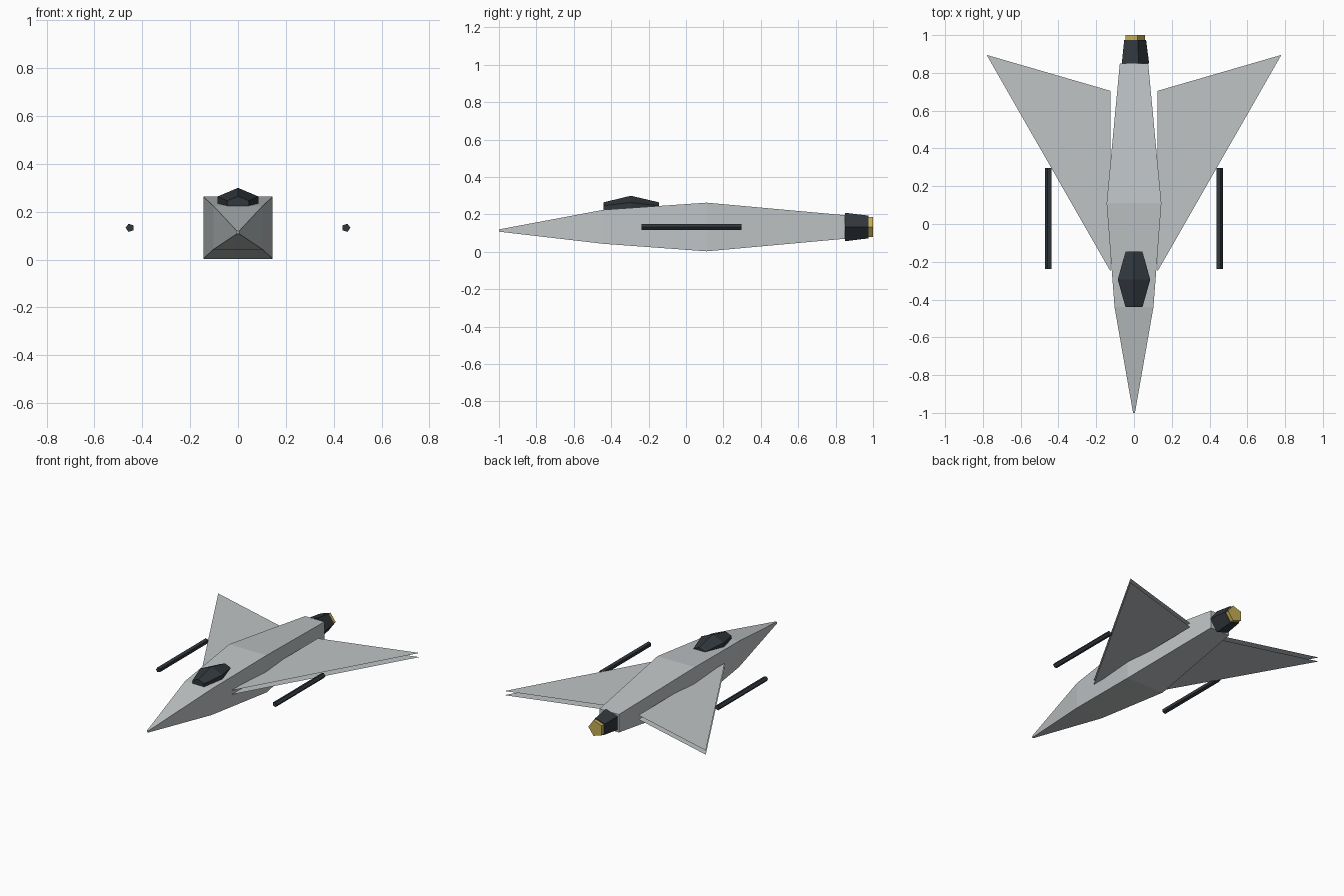
import bpy, bmesh
from math import sin, cos, pi, radians

cube = bpy.data.objects.get("Cube")
if cube:
    bpy.data.objects.remove(cube, do_unlink=True)

AXIS_Z = 0.133


def material(name, r, g, b):
    m = bpy.data.materials.new(name)
    m.use_nodes = True
    m.diffuse_color = (r, g, b, 1)
    m.node_tree.nodes["Principled BSDF"].inputs["Base Color"].default_value = (r, g, b, 1)
    return m


hull_grey = material("hull grey", 0.52, 0.55, 0.56)
dark_slate = material("dark slate", 0.03, 0.038, 0.045)
gold = material("gold", 0.55, 0.42, 0.09)


def finish(name, bm, mat):
    mesh = bpy.data.meshes.new(name)
    bm.to_mesh(mesh)
    bm.free()
    mesh.materials.append(mat)
    obj = bpy.data.objects.new(name, mesh)
    bpy.context.collection.objects.link(obj)
    return obj


def loft(name, rings, mat):
    """Skin a list of point rings and cap both ends."""
    bm = bmesh.new()
    loops = [[bm.verts.new(p) for p in ring] for ring in rings]
    n = len(loops[0])
    for a, b in zip(loops, loops[1:]):
        for i in range(n):
            j = (i + 1) % n
            bm.faces.new((a[i], a[j], b[j], b[i]))
    bm.faces.new(loops[0])
    bm.faces.new(loops[-1])
    bmesh.ops.recalc_face_normals(bm, faces=bm.faces[:])
    return finish(name, bm, mat)


def box_ring(y, half_width, low, high):
    return [(-half_width, y, low), (half_width, y, low),
            (half_width, y, high), (-half_width, y, high)]


def polygon_ring(y, sides, rx, rz, x=0, z=AXIS_Z, start=0):
    angles = [start + 2 * pi * i / sides for i in range(sides)]
    return [(x + rx * cos(a), y, z + rz * sin(a)) for a in angles]


# Four-sided tapering fuselage
loft("fuselage", [box_ring(-1, 0.005, 0.108, 0.12),
                  box_ring(-0.44, 0.103, 0.043, 0.225),
                  box_ring(0.11, 0.145, 0.003, 0.263),
                  box_ring(0.85, 0.075, 0.07, 0.196)], hull_grey)

# Faceted canopy, widest in the middle
loft("canopy", [polygon_ring(y, 6, rx, rz, z=0.228, start=radians(90))
                for y, rx, rz in ((-0.44, 0.052, 0.037),
                                  (-0.295, 0.099, 0.072),
                                  (-0.145, 0.052, 0.037))], dark_slate)

# Five-sided engine and its exhaust
loft("engine_nozzle", [polygon_ring(0.85, 5, 0.08, 0.08),
                       polygon_ring(0.975, 5, 0.064, 0.064)], dark_slate)
loft("exhaust", [polygon_ring(0.97, 5, 0.057, 0.057),
                 polygon_ring(1, 5, 0.057, 0.057)], gold)

for side, sign in (("left", 1), ("right", -1)):
    # Wing skins: separate upper and lower sheets with open edges
    bm = bmesh.new()
    for z, up in ((0.149, 1), (0.12, -1)):
        face = bm.faces.new([bm.verts.new((sign * x, y, z)) for x, y in
                             ((0.125, -0.25), (0.78, 0.895), (0.125, 0.705))])
        face.normal_update()
        if face.normal.z * up < 0:
            face.normal_flip()
    finish(side + "_wing", bm, hull_grey)

    # Slim barrel ahead of the wing's leading edge
    loft(side + "_gun", [polygon_ring(y, 5, sign * 0.018, 0.018, x=sign * 0.452)
                         for y in (-0.238, 0.297)], dark_slate)
